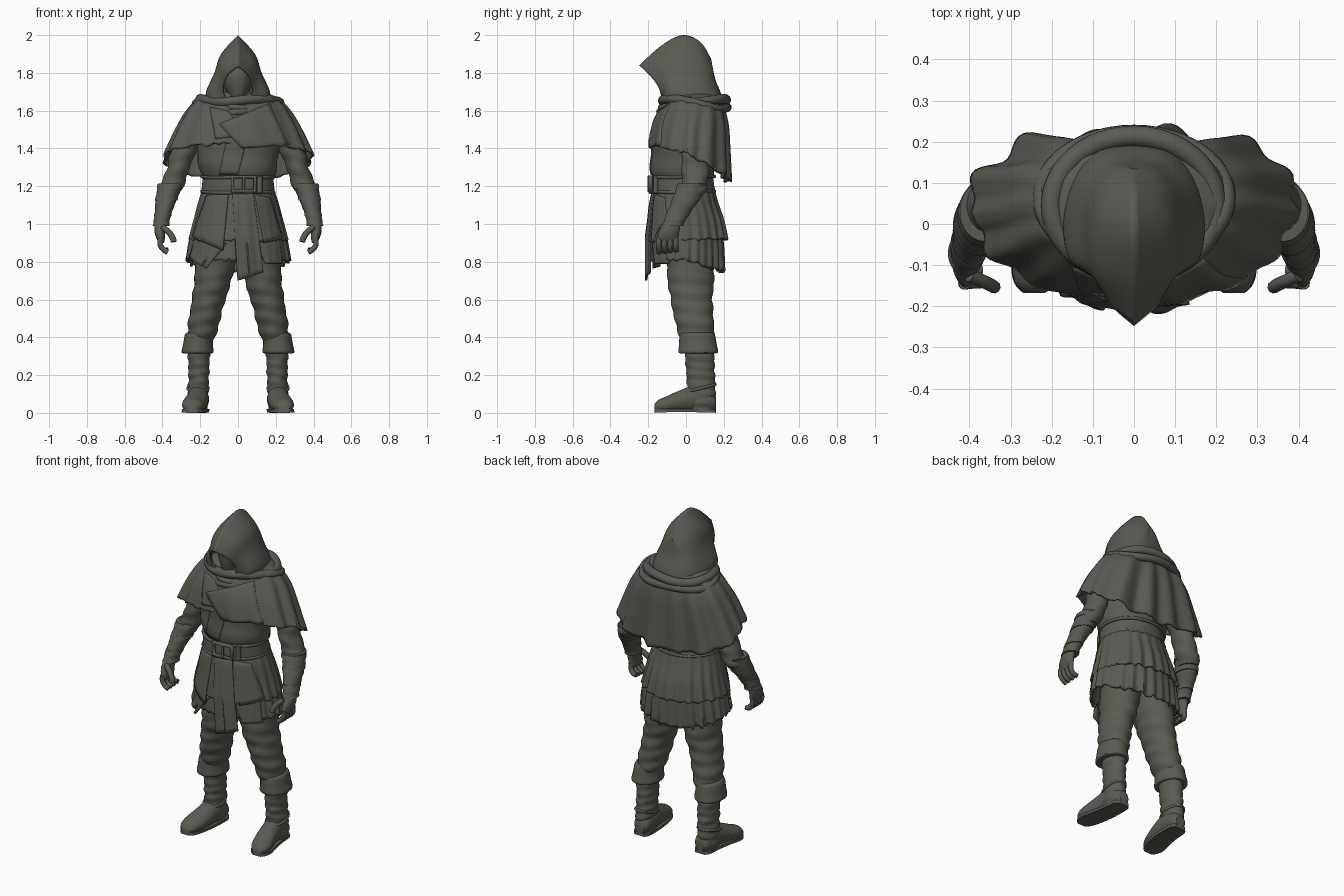
import bpy, bmesh, random
from math import sin, cos, pi, radians
from mathutils import Vector
from mathutils.bvhtree import BVHTree

random.seed(4)
cube = bpy.data.objects.get("Cube")
if cube:
    bpy.data.objects.remove(cube)

CLOTH = (0.10, 0.106, 0.086, 1)
mat = bpy.data.materials.new("dark_olive_cloth")
mat.use_nodes = True
mat.diffuse_color = CLOTH
bsdf = mat.node_tree.nodes["Principled BSDF"]
bsdf.inputs["Base Color"].default_value = CLOTH
bsdf.inputs["Roughness"].default_value = 0.8


def spline(rows, n):
    """Smooth curve through every row, n steps per span."""
    out = []
    for i in range(len(rows) - 1):
        a, b, c, d = (rows[min(max(i + k, 0), len(rows) - 1)] for k in (-1, 0, 1, 2))
        for k in range(n):
            t = k / n
            out.append([q + t * (r - p) / 2 + t * t * (p - 2.5 * q + 2 * r - s / 2)
                        + t ** 3 * (1.5 * (q - r) + (s - p) / 2)
                        for p, q, r, s in zip(a, b, c, d)])
    return out + [list(rows[-1])]


def finish(name, bm, solid=0.0, mirror=False):
    mesh = bpy.data.meshes.new(name)
    bmesh.ops.recalc_face_normals(bm, faces=bm.faces)
    bm.to_mesh(mesh)
    bm.free()
    ob = bpy.data.objects.new(name, mesh)
    bpy.context.collection.objects.link(ob)
    mesh.materials.append(mat)
    if mirror:
        ob.modifiers.new("mirror", 'MIRROR')
    if solid:
        mod = ob.modifiers.new("thickness", 'SOLIDIFY')
        mod.thickness = solid
    bpy.ops.object.select_all(action='DESELECT')
    ob.select_set(True)
    bpy.context.view_layer.objects.active = ob
    bpy.ops.object.shade_smooth_by_angle(angle=radians(45))
    return ob


def skin(bm, grid, closed):
    rows = [[bm.verts.new(p) for p in row] for row in grid]
    n = len(rows[0])
    for lo, hi in zip(rows, rows[1:]):
        for j in range(n if closed else n - 1):
            k = (j + 1) % n
            bm.faces.new((lo[j], lo[k], hi[k], hi[j]))
    return rows


def loft(name, rows, side=1, seg=32, steps=6, warp=None, along_y=False, caps=True, solid=0.0):
    """Skin elliptical rings (x, y, z, radius, radius)."""
    fine = spline(rows, steps)
    grid = []
    for i, (x, y, z, rx, rd) in enumerate(fine):
        ring = []
        for j in range(seg):
            a = 2 * pi * j / seg
            d = Vector((cos(a), 0, sin(a)) if along_y else (cos(a), sin(a), 0))
            p = Vector((x + rx * d.x, y + rd * d.y, z + rd * d.z))
            if warp:
                p = warp(p, d, a, i / (len(fine) - 1))
            ring.append((p.x * side, p.y, p.z))
        grid.append(ring)
    bm = bmesh.new()
    made = skin(bm, grid, True)
    if caps:
        bm.faces.new(made[0])
        bm.faces.new(made[-1])
    return finish(name, bm, solid)


def tube(name, points, radius, cyclic=False):
    cu = bpy.data.curves.new(name, 'CURVE')
    cu.dimensions = '3D'
    cu.bevel_depth = radius
    cu.bevel_resolution = 3
    cu.use_fill_caps = True
    sp = cu.splines.new('POLY')
    sp.points.add(len(points) - 1)
    for q, p in zip(sp.points, points):
        q.co = (*p, 1)
    sp.use_cyclic_u = cyclic
    sp.use_smooth = True
    ob = bpy.data.objects.new(name, cu)
    bpy.context.collection.objects.link(ob)
    cu.materials.append(mat)


def loop(name, cy, z, rx, ry, tilt, radius, wave=0.006):
    pts = []
    for k in range(48):
        a = 2 * pi * k / 48
        pts.append((rx * cos(a), cy + ry * sin(a), z + tilt * sin(a) + wave * sin(3 * a + z * 90)))
    tube(name, pts, radius, True)


def patch(name, corners, target, lift, n=10):
    """Lay a four-cornered (x, z) cloth panel over the front of a target."""
    bpy.context.view_layer.update()
    tree = BVHTree.FromObject(target, bpy.context.evaluated_depsgraph_get())
    a, b, c, d = (Vector(p) for p in corners)
    grid, y = [], -0.18
    for i in range(n + 1):
        row = []
        for j in range(n + 1):
            q = a.lerp(b, j / n).lerp(d.lerp(c, j / n), i / n)
            hit = tree.ray_cast(Vector((q.x, -1, q.y)), Vector((0, 1, 0)))[0]
            # Below the hem the panel hangs straight from the row above
            y = hit.y - lift if hit and hit.y < 0 else (grid[-1][j][1] if grid else y)
            row.append((q.x, y, q.y))
        grid.append(row)
    bm = bmesh.new()
    skin(bm, grid, False)
    finish(name, bm, 0.01)


def wrinkle(amp, freq):
    def warp(p, d, a, t):
        return p + d * amp * (sin(freq * p.z + 1.3 * sin(a + 1)) + 0.6 * sin(freq * 0.6 * p.z - 3 * cos(a)))
    return warp


def drape(front, back, pleats, amp, ragged, bulge=0.0):
    """Pleats that grow toward the hem; hem height changes front to back."""
    tears = [random.uniform(-ragged, ragged) for _ in range(120)]

    def warp(p, d, a, t):
        p = p + d * amp * t * (cos(pleats * a) + 0.5 * sin((pleats - 5) * a + 1)) * (0.65 + 0.35 * d.y)
        p += d * bulge * t ** 0.5 * max(sin(2 * a) * d.x, 0) * (1 if d.y > 0 else 0.3)
        p.z += t * (front * max(-d.y, 0) + back * max(d.y, 0) ** 1.1)
        p.z += t ** 6 * tears[int(a / (2 * pi) * 119)]
        return p
    return warp


# Torso
torso = loft("tunic_torso", [(0, -.01, 1.14, .18, .15), (0, -.015, 1.22, .18, .15), (0, -.02, 1.28, .2, .165),
                             (0, -.01, 1.45, .22, .165), (0, .02, 1.58, .19, .135), (0, .03, 1.68, .09, .09)],
             seg=48, warp=wrinkle(.004, 45))
patch("tunic_lapel", [(-.05, 1.5), (.06, 1.5), (.0, 1.26), (-.1, 1.26)], torso, .006)

# Shoulder cape and its crossed front flap
cape = loft("shoulder_cape", [(0, .045, 1.70, .13, .12), (0, .045, 1.665, .21, .15), (0, .043, 1.6, .272, .173),
                              (0, .025, 1.5, .328, .195), (0, .015, 1.375, .385, .208)],
            seg=144, warp=drape(.05, -.15, 14, .018, .008, .05), caps=False, solid=.012)
patch("cape_under_flap", [(-.15, 1.62), (-.05, 1.6), (.04, 1.47), (-.12, 1.45)], cape, .002)
patch("cape_flap", [(-.1, 1.53), (.17, 1.64), (.27, 1.42), (.02, 1.4)], cape, .006)

# Hood: half sections from the front edge to the middle of the back
sections = [
    [(0, -.248, 1.84), (.055, -.2, 1.795), (.08, -.155, 1.74), (.075, -.13, 1.68), (.04, -.125, 1.64)],
    [(0, -.13, 1.945), (.08, -.12, 1.87), (.115, -.1, 1.79), (.155, -.09, 1.70), (.13, -.1, 1.64)],
    [(0, -.02, 2.0), (.09, -.01, 1.9), (.125, 0, 1.8), (.168, .01, 1.70), (.17, .01, 1.63)],
    [(0, .075, 1.965), (.07, .08, 1.89), (.11, .09, 1.79), (.14, .11, 1.70), (.15, .12, 1.63)],
    [(0, .13, 1.88), (.04, .135, 1.84), (.065, .145, 1.77), (.08, .17, 1.70), (.085, .185, 1.63)],
    [(0, .13, 1.87), (0, .14, 1.83), (0, .157, 1.76), (0, .182, 1.70), (0, .198, 1.63)]]
flat = spline([[v for p in s for v in p] for s in sections], 5)
bm = bmesh.new()
skin(bm, [spline([f[i:i + 3] for i in range(0, len(f), 3)], 5) for f in flat], False)
finish("hood", bm, .01, mirror=True)

# Masked face and neck cloth
loft("masked_face", [(0, -.03, 1.6, .07, .08), (0, -.04, 1.67, .05, .09), (0, -.045, 1.74, .075, .1),
                     (0, -.045, 1.8, .075, .1), (0, -.03, 1.86, .04, .06)])
for k in range(3):
    loop(f"scarf_fold_{k + 1}", -.015, 1.6 + .03 * k, .115 - .016 * k, .125 - .008 * k, .012, .018)
loop("hood_cowl", .045, 1.655, .2, .168, 0, .026, .008)
loop("hood_cowl_lower", .065, 1.635, .225, .155, -.025, .022, .008)

# Skirt layers with front panels
lower = loft("lower_skirt", [(0, 0, 1.08, .2, .165), (0, .005, .95, .25, .19), (0, .003, .81, .275, .198)],
             seg=160, warp=drape(0, -.065, 26, .009, .009), caps=False, solid=.012)
upper = loft("upper_skirt", [(0, -.01, 1.21, .18, .155), (0, -.01, 1.12, .21, .178), (0, 0, 1.02, .235, .2),
                             (0, .003, .92, .26, .216)],
             seg=160, warp=drape(-.01, 0, 23, .008, .008), caps=False, solid=.012)
patch("right_lower_panel", [(-.22, .95), (-.06, .9), (-.17, .765), (-.262, .82)], lower, .008)
patch("left_lower_panel", [(.1, .92), (.22, .95), (.24, .79), (.14, .79)], lower, .006)
patch("right_panel", [(-.17, 1.15), (-.05, 1.17), (-.08, .86), (-.245, .93)], upper, .008)
patch("left_panel", [(.09, 1.16), (.17, 1.14), (.24, .93), (.14, .9)], upper, .005)
patch("front_panel", [(-.03, 1.17), (.08, 1.17), (.135, .745), (0, .70)], upper, .006, 16)

# Belt, buckle and keeper
loft("belt", [(0, -.02, 1.25, .187, .165), (0, -.02, 1.21, .19, .168), (0, -.015, 1.165, .196, .172)],
     seg=48, caps=False, solid=.016)
for z in (1.25, 1.17):
    loop("belt_edge", -.018, z, .19, .169, .003, .009, .002)
tube("belt_buckle", [(-.03, -.193, 1.25), (.09, -.188, 1.25), (.09, -.188, 1.175), (-.03, -.193, 1.175)], .012, True)
tube("buckle_pin", [(.03, -.195, 1.25), (.03, -.195, 1.175)], .008)
tube("belt_keeper", [(.115, -.16, 1.255), (.115, -.16, 1.165)], .014)

for side, tag in ((1, "left"), (-1, "right")):
    # Arm
    loft(tag + "_sleeve", [(.2, .05, 1.57, .055, .065), (.275, .05, 1.42, .066, .072), (.315, .05, 1.3, .06, .072),
                           (.35, .045, 1.2, .062, .068), (.365, .03, 1.15, .055, .06)],
         side, warp=wrinkle(.0035, 75))
    loft(tag + "_bracer", [(.358, .03, 1.215, .064, .074), (.38, 0, 1.13, .056, .072), (.4, -.05, 1.04, .042, .058),
                           (.407, -.07, .99, .045, .055)], side, warp=wrinkle(.0015, 160))
    for k, (x, y, z, rx, ry) in enumerate([(.361, .026, 1.2, .067, .076), (.378, .003, 1.135, .06, .075),
                                           (.398, -.045, 1.05, .046, .062)]):
        loft(f"{tag}_bracer_strap_{k + 1}", [(x - .002, y + .005, z + .011, rx, ry),
                                             (x + .002, y - .005, z - .011, rx, ry)], side, steps=2)
    # Hand
    loft(tag + "_palm", [(.406, -.07, 1.01, .034, .042), (.413, -.09, .96, .029, .054), (.408, -.1, .915, .02, .055),
                         (.404, -.1, .9, .012, .045)], side)
    for k in range(4):
        y = -.145 + .03 * k
        path = [(.412, y, .925), (.412, y, .89), (.395, y + .002, .865), (.372, y + .003, .85 + .004 * k)]
        tube(f"{tag}_finger_{k + 1}", [(side * a, b, c) for a, b, c in spline(path, 4)], .0145)
    path = [(.4, -.125, .985), (.365, -.14, .955), (.345, -.15, .925), (.34, -.153, .905)]
    tube(tag + "_thumb", [(side * a, b, c) for a, b, c in spline(path, 4)], .016)

    # Leg with rolled cuff
    loft(tag + "_trouser_leg", [(.095, .02, .97, .12, .13), (.13, .025, .72, .1, .124), (.155, .03, .6, .089, .11),
                                (.177, .042, .5, .083, .104), (.19, .055, .42, .078, .094), (.205, .06, .36, .06, .08)],
         side, steps=9, warp=wrinkle(.003, 80))
    loft(tag + "_trouser_cuff", [(.207, .06, .425, .06, .08), (.208, .06, .415, .073, .093), (.212, .063, .36, .079, .1),
                                 (.214, .065, .32, .084, .104), (.214, .065, .315, .06, .08)],
         side, steps=4)
    # Boot
    loft(tag + "_boot_shaft", [(.208, .07, .36, .06, .08), (.207, .075, .25, .056, .076), (.209, .08, .16, .054, .075),
                               (.212, .08, .08, .055, .076), (.212, .08, .02, .05, .075)],
         side, steps=9, warp=wrinkle(.0025, 130))
    foot = [(.205, .158, .05, .03, .035), (.207, .13, .06, .05, .055), (.21, .05, .075, .056, .07),
            (.22, -.03, .06, .06, .06), (.235, -.1, .044, .061, .045), (.24, -.145, .036, .048, .034),
            (.243, -.168, .026, .024, .018)]

    def upper_cut(p, d, a, t):
        p.z = max(p.z, .014)
        return p

    def sole_cut(p, d, a, t):
        p.x += d.x * .002
        p.z = .02 if d.z > 0 else .004 * sin(pi * t)
        return p
    loft(tag + "_boot_foot", foot, side, warp=upper_cut, along_y=True)
    loft(tag + "_boot_sole", foot, side, warp=sole_cut, along_y=True)
    strap = [(side * (.212 + .054 * cos(k * pi / 12)), .078 + .077 * sin(k * pi / 12),
              .13 + .02 * sin(k * pi / 12)) for k in range(24)]
    tube(tag + "_boot_strap", strap, .008, True)
